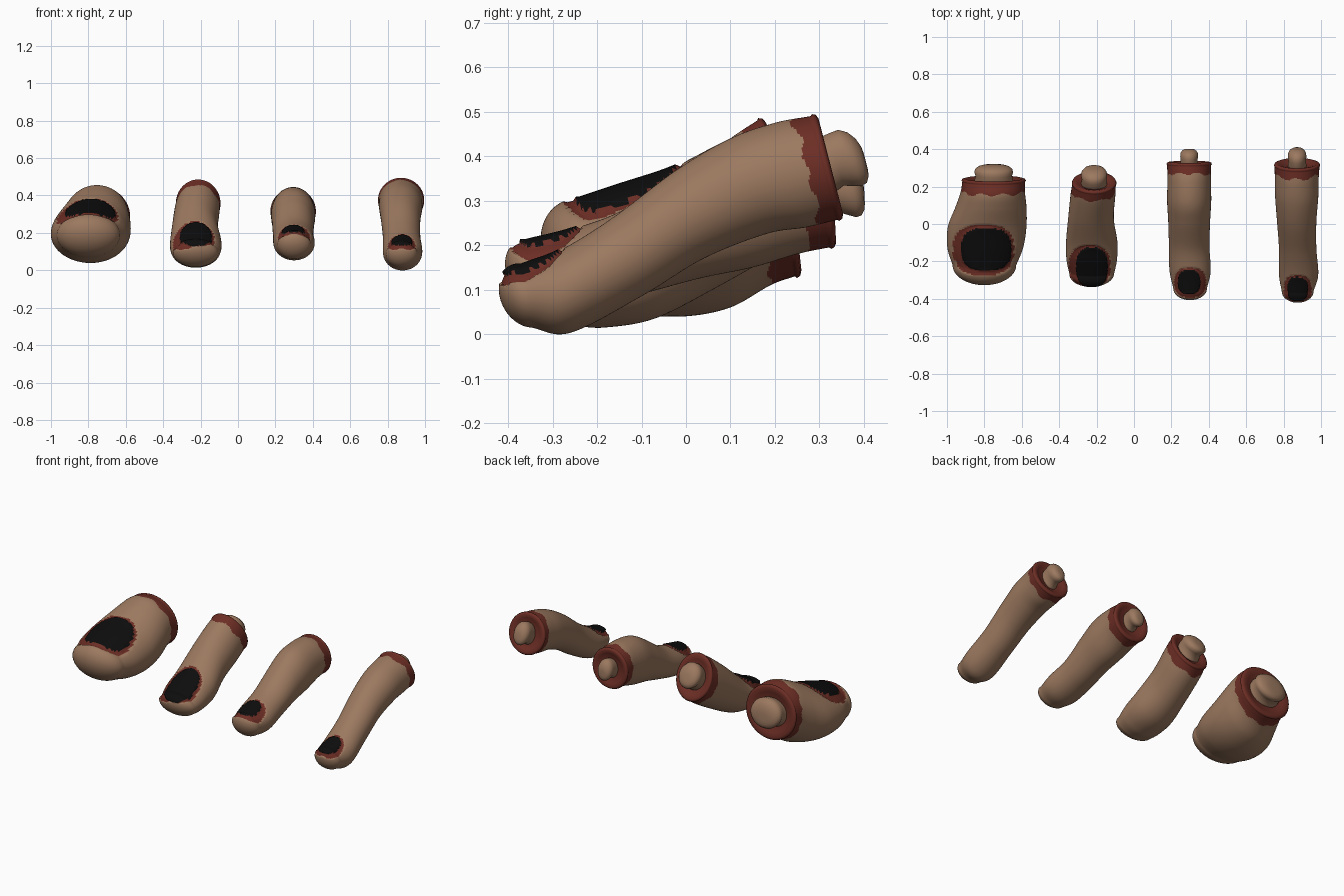
import bpy, bmesh
from math import sin, cos, pi, tau
from mathutils import Vector

cube = bpy.data.objects.get("Cube")
if cube:
    bpy.data.objects.remove(cube, do_unlink=True)

SIDES, STEPS, TIP_RINGS = 80, 16, 22


def make_material(name, rgb):
    mat = bpy.data.materials.new(name)
    mat.use_nodes = True
    colour = (*rgb, 1)
    mat.diffuse_color = colour
    bsdf = mat.node_tree.nodes["Principled BSDF"]
    bsdf.inputs["Base Color"].default_value = colour
    bsdf.inputs["Roughness"].default_value = 0.8
    return mat


skin = make_material("tan skin", (0.33, 0.19, 0.115))
flesh = make_material("dark red flesh", (0.15, 0.027, 0.018))
nail_black = make_material("black nail", (0.004, 0.004, 0.004))


def smooth_stations(stations):
    """Catmull-Rom interpolation between cross-section stations."""
    pts = [Vector(s) for s in stations]
    pts = [2 * pts[0] - pts[1]] + pts + [2 * pts[-1] - pts[-2]]
    out = []
    for a, b, c, d in zip(pts, pts[1:], pts[2:], pts[3:]):
        for i in range(STEPS):
            t = i / STEPS
            out.append(b + (c - a) * (t / 2)
                       + (2 * a - 5 * b + 4 * c - d) * (t * t / 2)
                       + (3 * b - a - 3 * c + d) * (t ** 3 / 2))
    return out + [pts[-2]]


def ring_frame(station):
    """Centre, sideways half axis and upward half axis of a station."""
    y_top, z_top, y_low, z_low, x, half = station
    top, low = Vector((x, y_top, z_top)), Vector((x, y_low, z_low))
    return (top + low) / 2, Vector((half, 0, 0)), (top - low) / 2


def loft(name, frames, first, last, materials):
    """Skin a chain of elliptical rings and close it with two points."""
    bm = bmesh.new()
    rings = []
    for centre, side, up in frames:
        rings.append([bm.verts.new(centre + side * cos(tau * k / SIDES) + up * sin(tau * k / SIDES))
                      for k in range(SIDES)])
    start, end = bm.verts.new(first), bm.verts.new(last)
    for k in range(SIDES):
        j = (k + 1) % SIDES
        bm.faces.new((start, rings[0][j], rings[0][k]))
        bm.faces.new((end, rings[-1][k], rings[-1][j]))
        for a, b in zip(rings, rings[1:]):
            bm.faces.new((a[k], a[j], b[j], b[k]))
    bmesh.ops.recalc_face_normals(bm, faces=bm.faces)
    mesh = bpy.data.meshes.new(name)
    bm.to_mesh(mesh)
    bm.free()
    mesh.shade_smooth()
    for mat in materials:
        mesh.materials.append(mat)
    obj = bpy.data.objects.new(name, mesh)
    bpy.context.collection.objects.link(obj)
    return obj


def inside(point, patch):
    """True within a rounded rectangle seen from above, over a floor height."""
    x, y, rx, ry, floor = patch
    return point.z > floor and abs((point.x - x) / rx) ** 2.6 + abs((point.y - y) / ry) ** 2.6 < 1


def build_toe(name, tip, stations, nail, nail_bed, band, bone_size):
    tip = Vector(tip)
    body = [ring_frame(s) for s in smooth_stations(stations)]
    # rounded tip
    c0, s0, u0 = body[0]
    frames = []
    for i in range(1, TIP_RINGS):
        a = pi / 2 * (1 - i / TIP_RINGS)
        frames.append((c0.lerp(tip, sin(a)), s0 * cos(a), u0 * cos(a)))
    frames += body
    # rolled lip and dished cut end
    centre, side, up = body[-1]
    axis = up.cross(side).normalized()
    if axis.y < 0:
        axis.negate()
    for scale, push in ((1.03, 0.004), (1.0, 0.012), (0.92, 0.016), (0.75, 0.01), (0.6, 0)):
        frames.append((centre + axis * push, side * scale, up * scale))
    obj = loft(name, frames, tip, centre, (skin, flesh, nail_black))

    # flesh band, nail bed and nail colours
    mesh = obj.data
    for face in mesh.polygons:
        p = face.center
        wobble = 0.006 * sin(p.x * 60) + 0.004 * sin(p.z * 90)
        if (p - centre).dot(axis) > wobble - band:
            face.material_index = 1
        elif inside(p, nail) and face.normal.z > 0:
            face.material_index = 2
        elif inside(p, nail_bed) and face.normal.z > 0:
            face.material_index = 1

    # raise the nail above its sunken bed
    normals = [v.normal.copy() for v in mesh.vertices]
    for v, n in zip(mesh.vertices, normals):
        if n.z > 0 and inside(v.co, nail):
            v.co += n * 0.004
        elif n.z > 0 and inside(v.co, nail_bed):
            v.co -= n * 0.005

    # bone stub: slim waist, knobbly head, blunt end
    half_x, half_z, length = bone_size
    up_dir = up.normalized()
    profile = ((-0.2, 0.95), (0.1, 0.95), (0.35, 0.9), (0.55, 0.96), (0.75, 0.92),
               (0.9, 0.75), (0.98, 0.5), (1.0, 0.25))
    bone = []
    for t, r in profile:
        lean = up_dir * (0.012 * sin(t * 4))
        bone.append((centre + axis * (t * length) + lean,
                     Vector((half_x * r, 0, 0)), up_dir * (half_z * r)))
    loft(name + "_bone", bone, bone[0][0], bone[-1][0], (skin,))


# station: top y, top z, bottom y, bottom z, centre x, half width
build_toe("big_toe", (-0.8, -0.325, 0.19), [
    (-0.24, 0.305, -0.2, 0.07, -0.8, 0.17),
    (-0.15, 0.335, -0.1, 0.045, -0.795, 0.203),
    (-0.03, 0.375, 0, 0.04, -0.785, 0.21),
    (0.08, 0.43, 0.1, 0.06, -0.765, 0.19),
    (0.15, 0.455, 0.19, 0.11, -0.755, 0.172),
    (0.21, 0.445, 0.245, 0.13, -0.75, 0.168)],
    (-0.79, -0.135, 0.135, 0.115, 0.27), (-0.805, -0.14, 0.165, 0.135, 0.25),
    0.055, (0.108, 0.09, 0.09))

build_toe("second_toe", (-0.23, -0.335, 0.1), [
    (-0.28, 0.165, -0.25, 0.018, -0.226, 0.12),
    (-0.2, 0.215, -0.18, 0.015, -0.226, 0.135),
    (-0.12, 0.26, -0.07, 0.035, -0.226, 0.137),
    (0, 0.36, 0.06, 0.1, -0.23, 0.122),
    (0.1, 0.44, 0.2, 0.18, -0.22, 0.12),
    (0.16, 0.48, 0.27, 0.23, -0.213, 0.116)],
    (-0.225, -0.23, 0.085, 0.105, 0.13), (-0.237, -0.225, 0.112, 0.11, 0.11),
    0.045, (0.073, 0.078, 0.09))

build_toe("third_toe", (0.3, -0.405, 0.14), [
    (-0.36, 0.21, -0.33, 0.06, 0.3, 0.09),
    (-0.26, 0.235, -0.24, 0.055, 0.3, 0.11),
    (-0.14, 0.28, -0.1, 0.09, 0.295, 0.108),
    (0, 0.375, 0.03, 0.125, 0.295, 0.112),
    (0.1, 0.43, 0.15, 0.15, 0.295, 0.118),
    (0.22, 0.445, 0.25, 0.18, 0.295, 0.116),
    (0.31, 0.435, 0.322, 0.195, 0.295, 0.118)],
    (0.295, -0.31, 0.06, 0.066, 0.19), (0.3, -0.315, 0.088, 0.08, 0.165),
    0.045, (0.05, 0.062, 0.085))

build_toe("little_toe", (0.875, -0.42, 0.09), [
    (-0.37, 0.155, -0.35, 0.015, 0.875, 0.085),
    (-0.28, 0.19, -0.26, 0.003, 0.88, 0.105),
    (-0.16, 0.265, -0.1, 0.085, 0.875, 0.1),
    (-0.02, 0.37, 0.04, 0.17, 0.87, 0.105),
    (0.1, 0.44, 0.18, 0.225, 0.87, 0.115),
    (0.2, 0.475, 0.27, 0.24, 0.87, 0.117),
    (0.28, 0.49, 0.34, 0.257, 0.872, 0.12)],
    (0.875, -0.347, 0.056, 0.064, 0.125), (0.875, -0.347, 0.076, 0.072, 0.11),
    0.04, (0.052, 0.068, 0.095))
